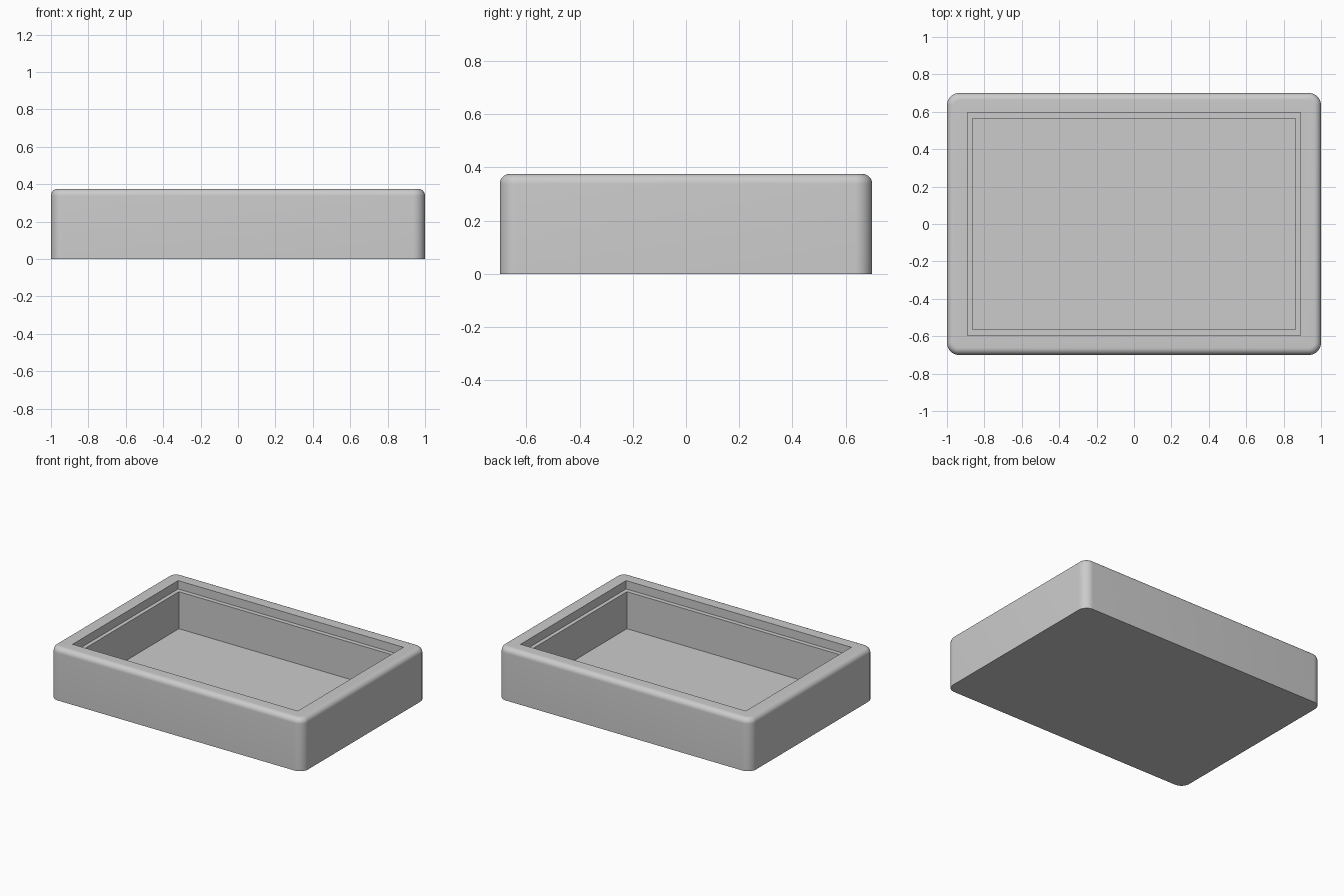
import bpy
import bmesh
import math

WIDTH, DEPTH, HEIGHT = 2.0, 1.4, 0.375
CORNER_RADIUS, TOP_RADIUS = 0.065, 0.037
LEDGE_Z, FLOOR_Z = 0.315, 0.05

default = bpy.data.objects.get("Cube")
if default:
    bpy.data.objects.remove(default, do_unlink=True)

grey = bpy.data.materials.new("light grey")
grey.use_nodes = True
colour = (0.6, 0.6, 0.6, 1)
grey.diffuse_color = colour
for node in grey.node_tree.nodes:
    if node.type == 'BSDF_PRINCIPLED':
        node.inputs["Base Color"].default_value = colour


def block(name, width, depth, bottom, top, corner=0, rim=0):
    """Box between two heights, with optional rounded corners and top edge."""
    bm = bmesh.new()
    bmesh.ops.create_cube(bm, size=1)
    for v in bm.verts:
        v.co.x *= width
        v.co.y *= depth
        v.co.z = top if v.co.z > 0 else bottom
    if corner:
        upright = [e for e in bm.edges
                   if abs(e.verts[0].co.z - e.verts[1].co.z) > 0.01]
        bmesh.ops.bevel(bm, geom=upright, offset=corner, segments=10,
                        profile=0.5, affect='EDGES')
    if rim:
        upper = [e for e in bm.edges
                 if all(v.co.z > top - 0.001 for v in e.verts)]
        bmesh.ops.bevel(bm, geom=upper, offset=rim, segments=8,
                        profile=0.5, affect='EDGES')
    bmesh.ops.recalc_face_normals(bm, faces=bm.faces)
    mesh = bpy.data.meshes.new(name)
    bm.to_mesh(mesh)
    bm.free()
    mesh.materials.append(grey)
    obj = bpy.data.objects.new(name, mesh)
    bpy.context.collection.objects.link(obj)
    return obj


def select_only(obj):
    bpy.ops.object.select_all(action='DESELECT')
    obj.select_set(True)
    bpy.context.view_layer.objects.active = obj


# Rounded outer body
tray = block("tray", WIDTH, DEPTH, 0, HEIGHT, CORNER_RADIUS, TOP_RADIUS)

# Hollow the main cavity, then the wider lid recess that leaves a ledge
for name, width, depth, bottom in (
        ("cavity_cutter", 1.727, 1.13, FLOOR_Z),
        ("lid_recess_cutter", 1.783, 1.193, LEDGE_Z)):
    cutter = block(name, width, depth, bottom, HEIGHT + 0.2)
    cutter.hide_render = True
    cut = tray.modifiers.new(name, 'BOOLEAN')
    cut.operation = 'DIFFERENCE'
    cut.solver = 'EXACT'
    cut.object = cutter
    select_only(tray)
    bpy.ops.object.modifier_apply(modifier=cut.name)
    bpy.data.objects.remove(cutter, do_unlink=True)

# Smooth the fillets and keep the cavity and base edges crisp
select_only(tray)
bpy.ops.object.shade_smooth_by_angle(angle=math.radians(30))
